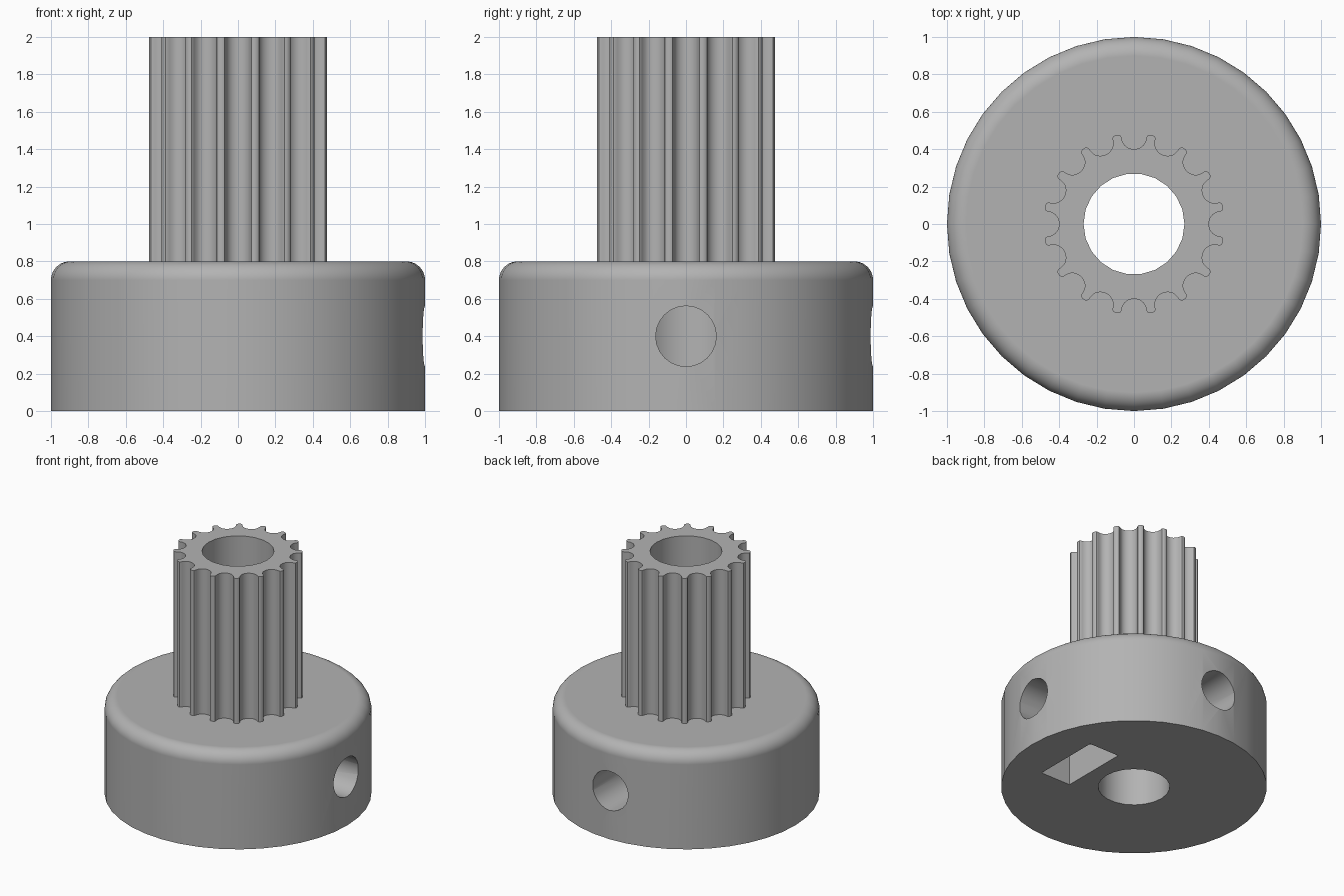
import bpy, bmesh, math
from mathutils import Matrix, Vector

if "Cube" in bpy.data.objects:
    bpy.data.objects.remove(bpy.data.objects["Cube"])

grey = bpy.data.materials.new("plain grey")
grey.diffuse_color = (0.45, 0.45, 0.45, 1)
grey.use_nodes = True
grey.node_tree.nodes["Principled BSDF"].inputs["Base Color"].default_value = grey.diffuse_color


def make_object(name, bm):
    bmesh.ops.recalc_face_normals(bm, faces=bm.faces)
    mesh = bpy.data.meshes.new(name)
    bm.to_mesh(mesh)
    bm.free()
    mesh.materials.append(grey)
    ob = bpy.data.objects.new(name, mesh)
    bpy.context.collection.objects.link(ob)
    return ob


def prism(name, outline, low, high, matrix=Matrix()):
    """Extrude a 2D outline along z from low to high, then place it."""
    bm = bmesh.new()
    face = bm.faces.new([bm.verts.new((x, y, low)) for x, y in outline])
    out = bmesh.ops.extrude_face_region(bm, geom=[face])
    top = [v for v in out["geom"] if isinstance(v, bmesh.types.BMVert)]
    bmesh.ops.translate(bm, verts=top, vec=(0, 0, high - low))
    bm.transform(matrix)
    return make_object(name, bm)


def ring(radius, sides):
    return [(radius * math.cos(2 * math.pi * i / sides),
             radius * math.sin(2 * math.pi * i / sides)) for i in range(sides)]


# Base: stacked rings with a rounded upper edge
levels = [(1.0, 0.0)]
for i in range(11):
    a = math.pi / 2 * i / 10
    levels.append((0.9 + 0.1 * math.cos(a), 0.7 + 0.1 * math.sin(a)))
SIDES = 40
bm = bmesh.new()
rows = [[bm.verts.new((x, y, z)) for x, y in ring(r, SIDES)] for r, z in levels]
for lower, upper in zip(rows, rows[1:]):
    for i in range(SIDES):
        j = (i + 1) % SIDES
        bm.faces.new((lower[i], lower[j], upper[j], upper[i]))
bm.faces.new(rows[0])
bm.faces.new(rows[-1])
pulley = make_object("pulley", bm)

# Toothed shaft: rounded grooves between 16 narrow tips
TEETH, RADIUS = 16, 0.484
half = [(0.0847, 0), (0.0735, 0.0037), (0.0678, 0.0131), (0.0656, 0.0238),
        (0.0621, 0.0343), (0.0572, 0.0444), (0.0512, 0.0540),
        (0.0406, 0.0637), (0.0282, 0.0707), (0.0144, 0.0750)]
groove = half + [(0, 0.0765)] + [(-x, d) for x, d in reversed(half)]
start = math.sqrt(RADIUS ** 2 - 0.0847 ** 2)
outline = []
for t in range(TEETH):
    turn = Matrix.Rotation(2 * math.pi * t / TEETH, 2)
    outline += [turn @ Vector((start - d, -x)) for x, d in groove]
    a = 2 * math.pi * (t + 0.5) / TEETH
    outline.append((RADIUS * math.cos(a), RADIUS * math.sin(a)))
shaft = prism("toothed_shaft", outline, 0.3, 2.0)

# Centre bore
parts = [(shaft, 'UNION')]
parts.append((prism("bore_cutter", ring(0.27, 22), -0.1, 2.1), 'DIFFERENCE'))

# Set screw holes and captive nut slots on the +x and +y sides
nut = [(-0.285, -0.1), (0.285, -0.1), (0.285, 0.565), (0, 0.73), (-0.285, 0.565)]
sideways = Matrix(((0, 0, 1, 0), (1, 0, 0, 0), (0, 1, 0, 0), (0, 0, 0, 1)))
for angle in (0, math.pi / 2):
    place = Matrix.Rotation(angle, 4, 'Z') @ sideways
    hole = [(x, y + 0.4) for x, y in ring(0.162, 24)]
    parts.append((prism("screw_cutter", hole, 0.0, 1.2, place), 'DIFFERENCE'))
    parts.append((prism("nut_cutter", nut, 0.395, 0.67, place), 'DIFFERENCE'))

# Combine everything into one solid
bpy.context.view_layer.objects.active = pulley
pulley.select_set(True)
for part, operation in parts:
    mod = pulley.modifiers.new(part.name, 'BOOLEAN')
    mod.object, mod.operation, mod.solver = part, operation, 'EXACT'
    bpy.ops.object.modifier_apply(modifier=mod.name)
    bpy.data.objects.remove(part)

# Smooth the curves, keep flat faces and edges crisp
bpy.ops.object.shade_smooth_by_angle(angle=math.radians(30))
weighted = pulley.modifiers.new("weighted normals", 'WEIGHTED_NORMAL')
weighted.keep_sharp = True
